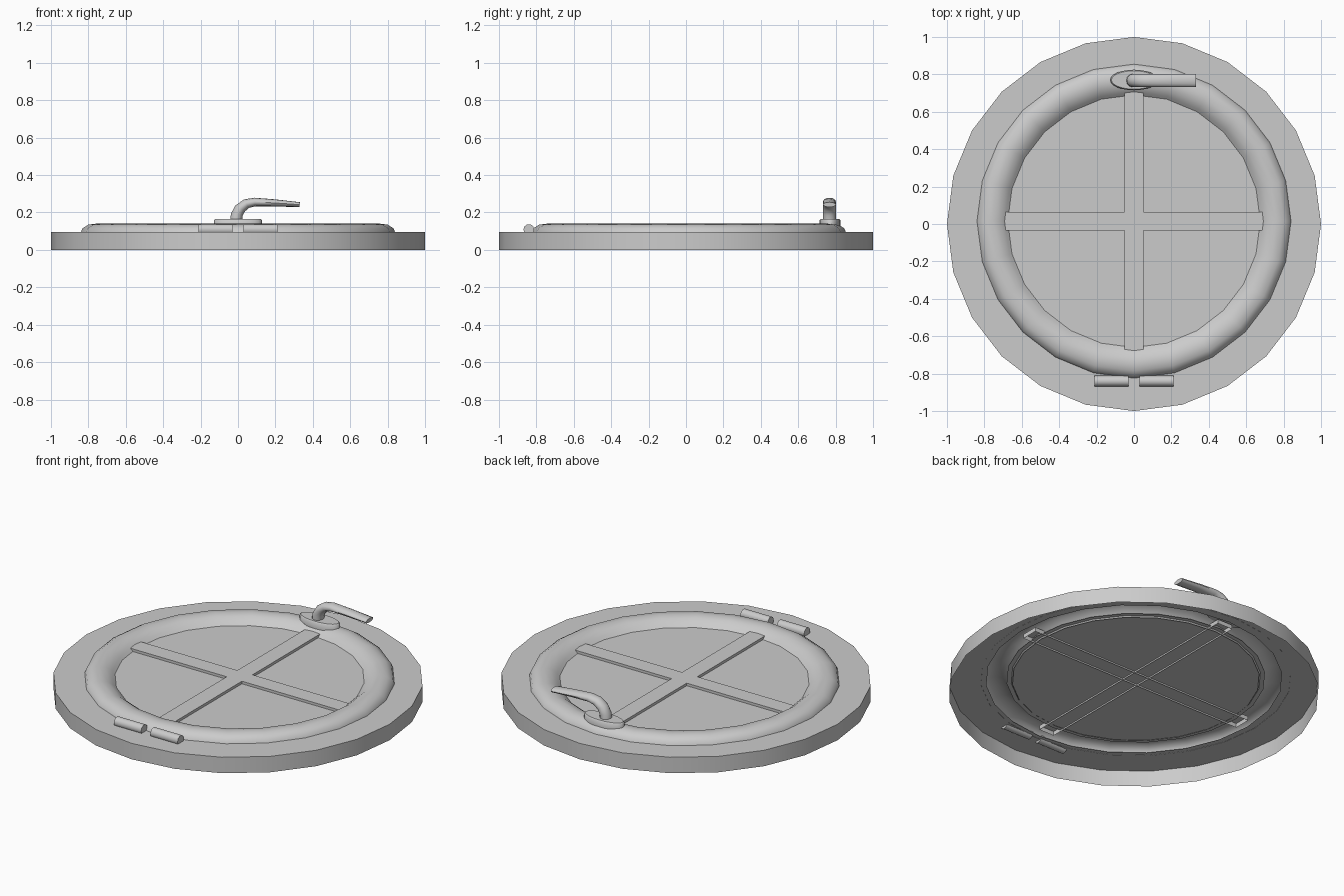
import bpy, bmesh, math
from mathutils import Vector

if "Cube" in bpy.data.objects:
    bpy.data.objects.remove(bpy.data.objects["Cube"])

RING_Y = 0.015   # hinged window sits slightly behind the flange centre


def finish(name, bm, angle=40, normals=True):
    if normals:
        bmesh.ops.recalc_face_normals(bm, faces=bm.faces)
    me = bpy.data.meshes.new(name)
    bm.to_mesh(me)
    bm.free()
    ob = bpy.data.objects.new(name, me)
    bpy.context.collection.objects.link(ob)
    bpy.ops.object.select_all(action='DESELECT')
    ob.select_set(True)
    bpy.context.view_layer.objects.active = ob
    bpy.ops.object.shade_smooth_by_angle(angle=math.radians(angle))
    return ob


def lathe(name, profile, cy=0.0, n=24, angle=40):
    """Open surface of revolution from (radius, z) points, outside to inside."""
    bm = bmesh.new()
    rings = [[bm.verts.new((r * math.cos(2 * math.pi * i / n),
                            cy + r * math.sin(2 * math.pi * i / n), z))
              for i in range(n)] for r, z in profile]
    for a, b in zip(rings, rings[1:]):
        for i in range(n):
            j = (i + 1) % n
            bm.faces.new((a[i], a[j], b[j], b[i]))
    return finish(name, bm, angle, normals=False)


def loft(name, sections, n=12, cap_start=True, angle=45):
    """Loft ellipses given as (centre, axis_u, axis_v)."""
    bm = bmesh.new()
    rings = []
    for c, u, v in sections:
        c, u, v = Vector(c), Vector(u), Vector(v)
        rings.append([bm.verts.new(c + u * math.cos(t) + v * math.sin(t))
                      for t in (2 * math.pi * i / n for i in range(n))])
    for a, b in zip(rings, rings[1:]):
        for i in range(n):
            j = (i + 1) % n
            bm.faces.new((a[i], a[j], b[j], b[i]))
    bm.faces.new(rings[-1])
    if cap_start:
        bm.faces.new(rings[0][::-1])
    return finish(name, bm, angle)


# outer flange: wall and flat top, open underneath
lathe("flange", [(1.0, 0.0), (1.0, 0.095), (0.80, 0.095)])

# rounded window frame, an open arch in section
lathe("window_frame", [(0.84, 0.094), (0.832, 0.115), (0.80, 0.135), (0.76, 0.14),
                       (0.72, 0.131), (0.69, 0.109), (0.668, 0.088)], RING_Y, angle=60)

# glass pane
bm = bmesh.new()
bmesh.ops.create_circle(bm, cap_ends=True, segments=24, radius=0.70)
bmesh.ops.translate(bm, verts=bm.verts, vec=(0, RING_Y, 0.095))
glass = finish("glass", bm, normals=False)


# crossed glazing bars, open underneath
def bar(name, sx, sy):
    bm = bmesh.new()
    bmesh.ops.create_cube(bm, size=1.0)
    for v in bm.verts:
        v.co = (v.co.x * sx, v.co.y * sy + RING_Y, 0.098 + v.co.z * 0.025)
    bmesh.ops.delete(bm, geom=[f for f in bm.faces if f.normal.z < -0.5], context='FACES_ONLY')
    finish(name, bm, 30, normals=False)


bar("bar_across", 1.5, 0.10)
bar("bar_along", 0.10, 1.5)

# hinge knuckles
for side, label in ((-1, "left"), (1, "right")):
    loft("hinge_" + label, [((side * x, -0.84, 0.109), (0, 0.029, 0), (0, 0, 0.029))
                            for x in (0.03, 0.21)], n=10)

# oval latch plate
HY = 0.77
loft("latch_plate", [((0, HY, z), (a, 0, 0), (0, b, 0)) for z, a, b in
                     ((0.125, 0.127, 0.055), (0.160, 0.127, 0.055), (0.166, 0.121, 0.049))], n=24)

# curved latch handle, flattening toward the tip: (x, z, direction in degrees, half thickness)
path = [(-0.01, 0.155, 90, 0.032), (-0.006, 0.19, 82, 0.032), (0.012, 0.222, 56, 0.030),
        (0.045, 0.247, 27, 0.026), (0.09, 0.256, 4, 0.023), (0.20, 0.251, -4, 0.019),
        (0.33, 0.242, -5, 0.013)]
loft("latch_handle", [((x, HY - 0.003, z), (0, 0.035, 0),
                       (-h * math.sin(math.radians(d)), 0, h * math.cos(math.radians(d))))
                      for x, z, d, h in path], n=12)
